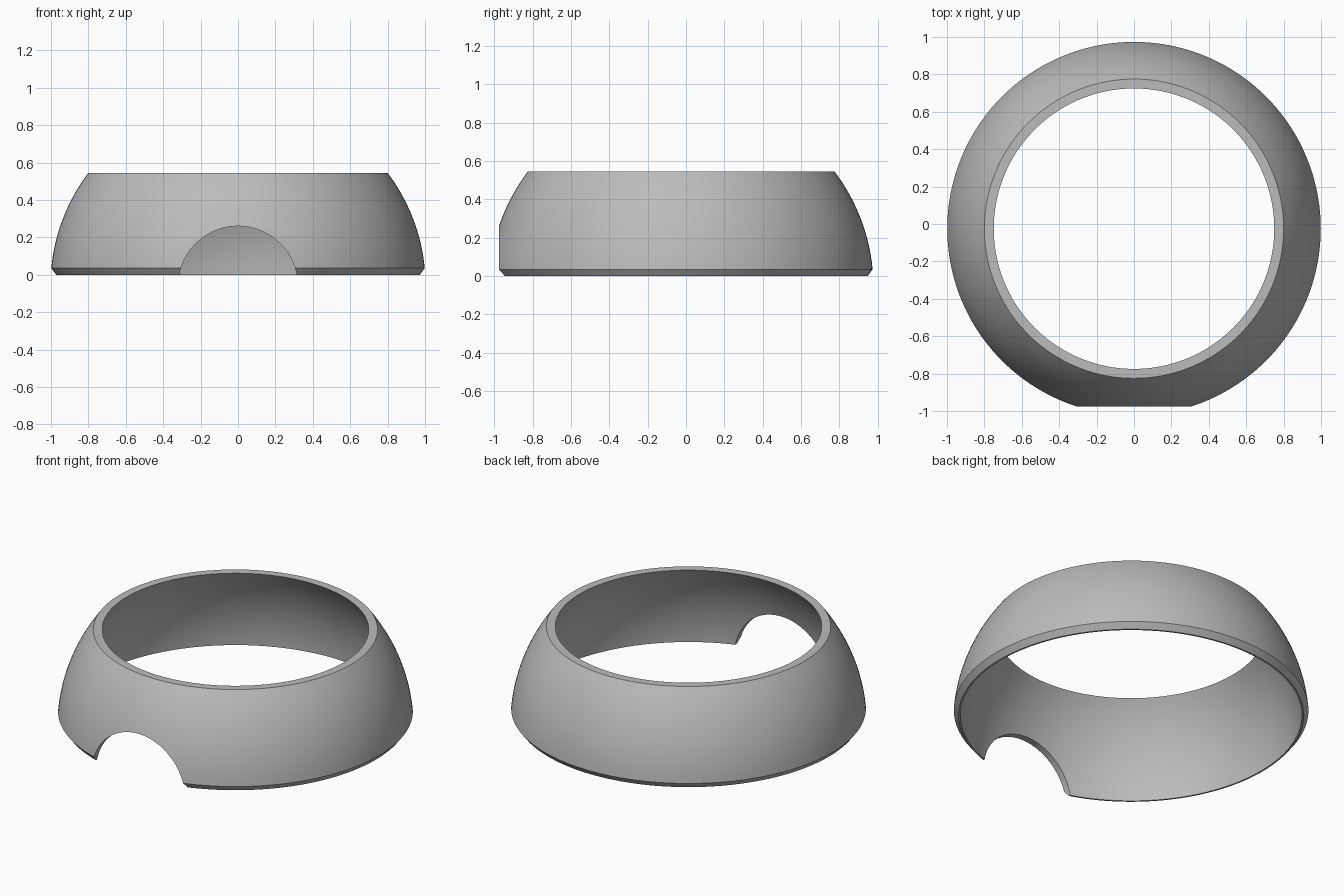
import bpy
import bmesh
from math import sin, cos, asin, pi, radians, sqrt
from mathutils import Matrix

cube = bpy.data.objects.get("Cube")
if cube:
    bpy.data.objects.remove(cube, do_unlink=True)

OUTER, INNER = 1.003, 0.9635      # concentric sphere radii of the wall
CENTRE_Z, CENTRE_Y = -0.06, -0.025
HEIGHT, CHAMFER = 0.545, 0.035
HOLE = 0.32
SEGMENTS = 160

grey = bpy.data.materials.new("grey")
grey.use_nodes = True
colour = (0.5, 0.5, 0.5, 1)
grey.diffuse_color = colour
grey.node_tree.nodes["Principled BSDF"].inputs["Base Color"].default_value = colour


def arc(radius, z0, z1, steps=16):
    """Radius and height points along a sphere's side between two heights."""
    a0, a1 = (asin((z - CENTRE_Z) / radius) for z in (z0, z1))
    angles = [a0 + (a1 - a0) * i / steps for i in range(steps + 1)]
    return [(radius * cos(a), radius * sin(a) + CENTRE_Z) for a in angles]


def add_object(name, bm):
    mesh = bpy.data.meshes.new(name)
    bmesh.ops.recalc_face_normals(bm, faces=bm.faces)
    bm.to_mesh(mesh)
    bm.free()
    mesh.materials.append(grey)
    obj = bpy.data.objects.new(name, mesh)
    bpy.context.collection.objects.link(obj)
    return obj


# Domed ring: closed wall profile turned about the vertical axis
profile = [(0.972, 0)] + arc(OUTER, CHAMFER, HEIGHT) + arc(INNER, HEIGHT, 0)
bm = bmesh.new()
rings = []
for i in range(SEGMENTS):
    a = 2 * pi * i / SEGMENTS
    rings.append([bm.verts.new((r * cos(a), r * sin(a) + CENTRE_Y, z)) for r, z in profile])
for i, ring in enumerate(rings):
    following = rings[(i + 1) % SEGMENTS]
    for j in range(len(profile)):
        k = (j + 1) % len(profile)
        bm.faces.new((ring[j], following[j], following[k], ring[k]))
shell = add_object("domed_ring", bm)

# Round opening through the front wall
bm = bmesh.new()
place = Matrix.Translation((0, -0.95, CENTRE_Z)) @ Matrix.Rotation(pi / 2, 4, "X")
bmesh.ops.create_cone(bm, cap_ends=True, segments=96, radius1=HOLE, radius2=HOLE,
                      depth=0.8, matrix=place)
cutter = add_object("opening_cutter", bm)
cutter.hide_render = True

cut = shell.modifiers.new("opening", "BOOLEAN")
cut.operation = "DIFFERENCE"
cut.solver = "EXACT"
cut.object = cutter
bpy.ops.object.select_all(action="DESELECT")
bpy.context.view_layer.objects.active = shell
shell.select_set(True)
bpy.ops.object.modifier_apply(modifier=cut.name)
bpy.data.objects.remove(cutter, do_unlink=True)
bpy.ops.object.shade_smooth_by_angle(angle=radians(30))
